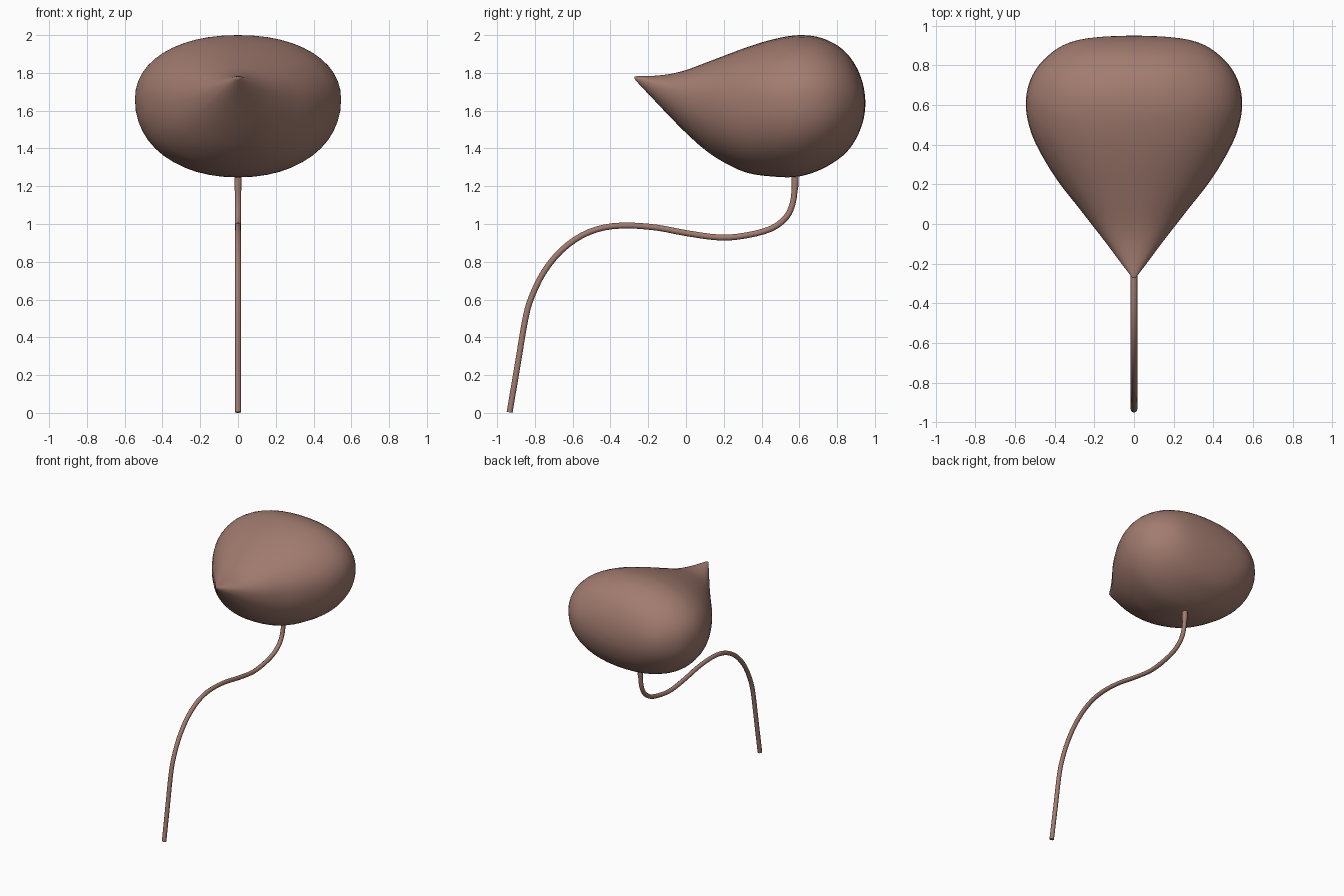
import bpy, bmesh, math

if "Cube" in bpy.data.objects:
    bpy.data.objects.remove(bpy.data.objects["Cube"])

mat = bpy.data.materials.new("brown")
mat.diffuse_color = (0.36, 0.20, 0.16, 1)
mat.use_nodes = True
mat.node_tree.nodes["Principled BSDF"].inputs["Base Color"].default_value = mat.diffuse_color


def smooth_rows(rows, steps):
    """Catmull-Rom interpolation through rows of numbers."""
    out = []
    for i in range(len(rows) - 1):
        a, b = rows[max(i - 1, 0)], rows[i]
        c, d = rows[i + 1], rows[min(i + 2, len(rows) - 1)]
        for k in range(steps):
            t = k / steps
            out.append([0.5 * (2*q + (r-p)*t + (2*p-5*q+4*r-s)*t*t + (3*q-p-3*r+s)*t**3)
                        for p, q, r, s in zip(a, b, c, d)])
    return out + [list(rows[-1])]


def spow(v, e):
    return math.copysign(abs(v) ** e, v)


# Pod: sections along y as (y, top z, bottom z, half width, z of widest point)
sections = [
    (-0.272, 1.781, 1.768, 0.008, 1.775), (-0.25, 1.783, 1.742, 0.025, 1.765),
    (-0.18, 1.784, 1.668, 0.078, 1.735), (-0.09, 1.793, 1.573, 0.145, 1.70),
    (0.0, 1.815, 1.482, 0.215, 1.67), (0.1, 1.852, 1.393, 0.293, 1.65),
    (0.2, 1.890, 1.327, 0.372, 1.64), (0.32, 1.935, 1.272, 0.450, 1.645),
    (0.45, 1.975, 1.252, 0.515, 1.655), (0.58, 1.999, 1.249, 0.545, 1.66),
    (0.69, 1.992, 1.278, 0.535, 1.66), (0.78, 1.958, 1.325, 0.495, 1.66),
    (0.85, 1.905, 1.380, 0.432, 1.66), (0.90, 1.835, 1.450, 0.360, 1.655),
    (0.93, 1.765, 1.520, 0.270, 1.65), (0.945, 1.70, 1.580, 0.150, 1.64),
    (0.95, 1.645, 1.635, 0.012, 1.64),
]
SIDES = 48
bm = bmesh.new()
rings = []
for y, top, bot, w, mid in smooth_rows(sections, 3):
    ring = []
    for k in range(SIDES):
        a = 2 * math.pi * k / SIDES
        x = w * spow(math.cos(a), 0.93)
        s = spow(math.sin(a), 0.93)
        ring.append(bm.verts.new((x, y, mid + s * ((top - mid) if s > 0 else (mid - bot)))))
    rings.append(ring)
for r0, r1 in zip(rings, rings[1:]):
    for k in range(SIDES):
        j = (k + 1) % SIDES
        bm.faces.new((r0[k], r0[j], r1[j], r1[k]))
bm.faces.new(rings[0])
bm.faces.new(rings[-1])
bmesh.ops.recalc_face_normals(bm, faces=bm.faces)
for f in bm.faces:
    f.smooth = True
me = bpy.data.meshes.new("pod")
bm.to_mesh(me)
bm.free()
pod = bpy.data.objects.new("pod", me)
bpy.context.collection.objects.link(pod)
me.materials.append(mat)

# Stem: thin round tube along an S-shaped path in the y-z plane
path = [(-0.934, 0.003), (-0.892, 0.25), (-0.85, 0.50), (-0.815, 0.62), (-0.75, 0.75),
        (-0.66, 0.86), (-0.55, 0.94), (-0.43, 0.982), (-0.30, 0.992), (-0.15, 0.980),
        (0.0, 0.952), (0.18, 0.928), (0.32, 0.94), (0.45, 0.975), (0.53, 1.035),
        (0.565, 1.11), (0.576, 1.20), (0.577, 1.28)]
pts = smooth_rows(path, 3)
cu = bpy.data.curves.new("stem", 'CURVE')
cu.dimensions = '3D'
cu.bevel_depth = 0.0165
cu.bevel_resolution = 3
cu.use_fill_caps = True
sp = cu.splines.new('POLY')
sp.points.add(len(pts) - 1)
for i, (p, (y, z)) in enumerate(zip(sp.points, pts)):
    p.co = (0, y, z, 1)
    p.radius = 1.0 if z < 1.18 else 1.2   # slight flare under the pod
sp.use_smooth = True
cu.materials.append(mat)
stem = bpy.data.objects.new("stem", cu)
bpy.context.collection.objects.link(stem)
